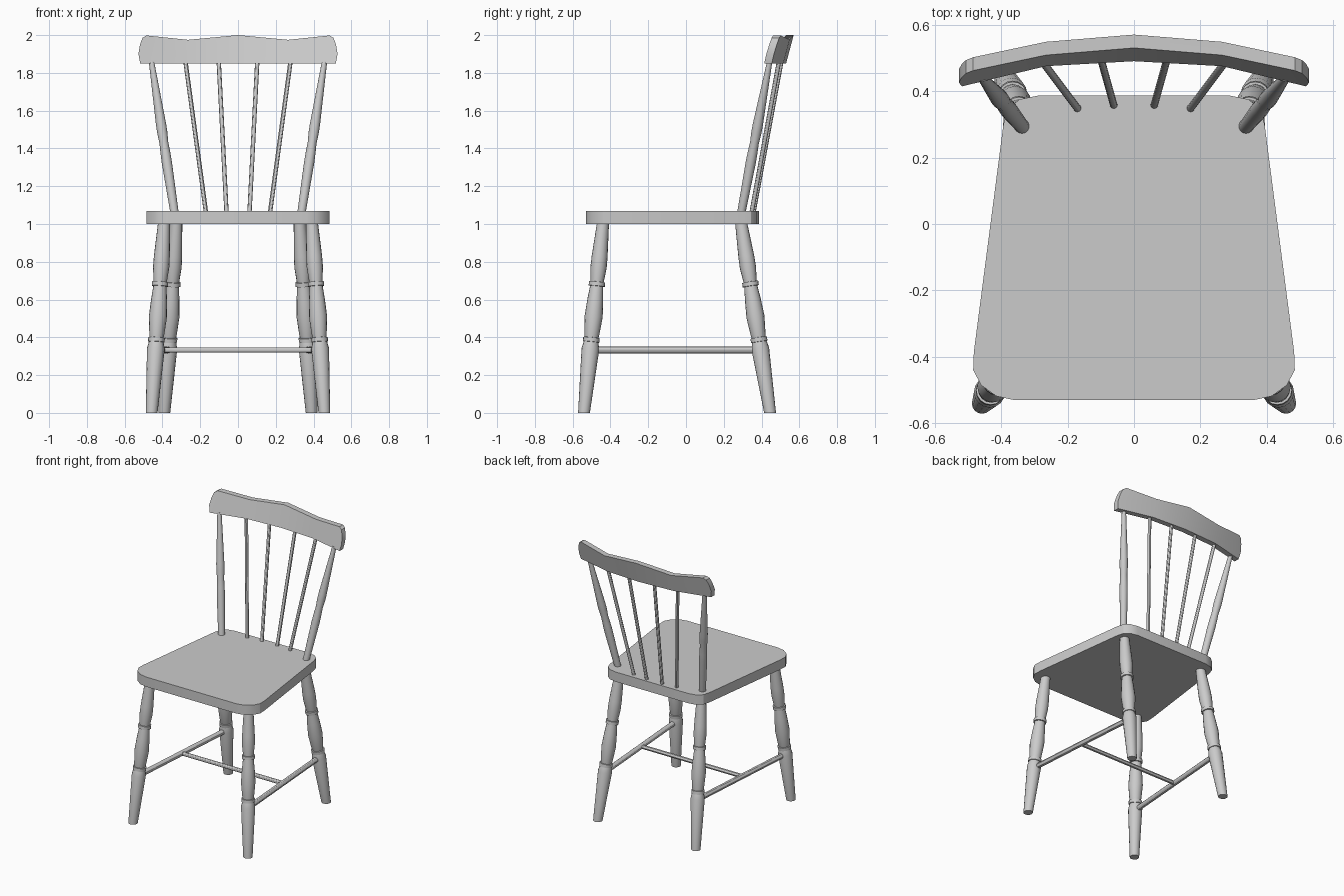
import bpy, bmesh, math
from mathutils import Vector

if "Cube" in bpy.data.objects:
    bpy.data.objects.remove(bpy.data.objects["Cube"])


def finish(bm, name, mirror=False):
    bmesh.ops.recalc_face_normals(bm, faces=bm.faces)
    me = bpy.data.meshes.new(name)
    bm.to_mesh(me)
    bm.free()
    ob = bpy.data.objects.new(name, me)
    bpy.context.collection.objects.link(ob)
    if mirror:
        ob.modifiers.new("Mirror", 'MIRROR').use_mirror_merge = False
    bpy.ops.object.select_all(action='DESELECT')
    ob.select_set(True)
    bpy.context.view_layer.objects.active = ob
    bpy.ops.object.shade_smooth_by_angle(angle=math.radians(30))
    return ob


def turned(name, p0, p1, profile, mirror=True, level_ends=True, n=16):
    """Lathe a (t, radius) profile along p0-p1; ends may be cut level."""
    p0, p1 = Vector(p0), Vector(p1)
    axis = p1 - p0
    q = Vector((0, 0, 1)).rotation_difference(axis)
    bm = bmesh.new()
    rings = []
    for i, (t, r) in enumerate(profile):
        c = p0 + axis * t
        ring = []
        for k in range(n):
            a = 2 * math.pi * k / n
            p = c + q @ Vector((r * math.cos(a), r * math.sin(a), 0))
            if level_ends and i in (0, len(profile) - 1):
                p += axis * ((c.z - p.z) / axis.z)
            ring.append(bm.verts.new(p))
        rings.append(ring)
    for a, b in zip(rings, rings[1:]):
        for k in range(n):
            j = (k + 1) % n
            bm.faces.new((a[k], a[j], b[j], b[k]))
    bm.faces.new(rings[0])
    bm.faces.new(rings[-1])
    return finish(bm, name, mirror)


def rod(name, p0, p1, r, mirror=True, level=False, n=12):
    return turned(name, p0, p1, [(0, r), (1, r)], mirror, level, n)


# Seat: tapered slab with rounded corners
half = [(0.36, -0.53), (0.415, -0.518), (0.46, -0.485), (0.484, -0.44),
        (0.482, -0.385), (0.393, 0.30), (0.38, 0.345), (0.345, 0.375), (0.29, 0.386)]
outline = half + [(-x, y) for x, y in reversed(half)]
bm = bmesh.new()
base = bm.faces.new([bm.verts.new((x, y, 1.0)) for x, y in outline])
top = bmesh.ops.extrude_face_region(bm, geom=[base], use_keep_orig=True)["geom"]
bmesh.ops.translate(bm, vec=(0, 0, 0.07),
                    verts=[g for g in top if isinstance(g, bmesh.types.BMVert)])
finish(bm, "seat")

# Turned legs with two collars
leg = [(0, 0.031), (0.34, 0.047), (0.375, 0.039), (0.376, 0.044), (0.398, 0.044),
       (0.399, 0.037), (0.42, 0.040), (0.51, 0.048), (0.60, 0.042), (0.67, 0.035),
       (0.671, 0.043), (0.693, 0.043), (0.694, 0.035), (0.77, 0.043), (0.83, 0.042),
       (1.0, 0.032)]
turned("front_leg", (0.457, -0.54, 0), (0.392, -0.44, 1.0), leg)
turned("back_leg", (0.39, 0.445, 0), (0.327, 0.293, 1.0), leg)

# Stretchers
rod("side_stretcher", (0.435, -0.505, 0.333), (0.369, 0.394, 0.333), 0.018)
rod("cross_stretcher", (-0.402, -0.065, 0.333), (0.402, -0.065, 0.333), 0.014, mirror=False)

# Back posts
post = [(0, 0.022), (0.33, 0.027), (0.39, 0.026), (0.46, 0.0235), (0.53, 0.027),
        (0.58, 0.027), (1, 0.014)]
turned("back_post", (0.337, 0.294, 1.065), (0.458, 0.443, 1.86), post)

# Spindles
rod("outer_spindle", (0.17, 0.348, 1.065), (0.278, 0.492, 1.86), 0.0115, level=True)
rod("inner_spindle", (0.061, 0.358, 1.065), (0.102, 0.505, 1.86), 0.0115, level=True)

# Top rail: bent, leaning board with a wavy top
def rail_y(x, z):
    x = abs(x)
    y = 0.49 - 0.015 * x / 0.265 if x < 0.265 else 0.475 - 0.24 * (x - 0.265)
    return y + 0.04 * (z - 1.85) / 0.15


panels = []
for s in (1, -1):
    inner = [(0, 1.85), (0.265, 1.85), (0.265, 1.975), (0, 2.0)]
    outer = [(0.265, 1.85), (0.518, 1.85), (0.527, 1.90), (0.519, 1.95),
             (0.506, 1.985), (0.485, 1.998), (0.265, 1.975)]
    for panel in (inner, outer):
        pts = [(s * x, z) for x, z in panel]
        panels.append(pts if s == 1 else pts[::-1])
bm = bmesh.new()
for pts in panels:
    bm.faces.new([bm.verts.new((x, rail_y(x, z), z)) for x, z in pts])
bmesh.ops.remove_doubles(bm, verts=bm.verts, dist=0.0005)
back = bmesh.ops.extrude_face_region(bm, geom=bm.faces[:], use_keep_orig=True)["geom"]
bmesh.ops.translate(bm, vec=(0, 0.04, 0),
                    verts=[g for g in back if isinstance(g, bmesh.types.BMVert)])
finish(bm, "top_rail")
